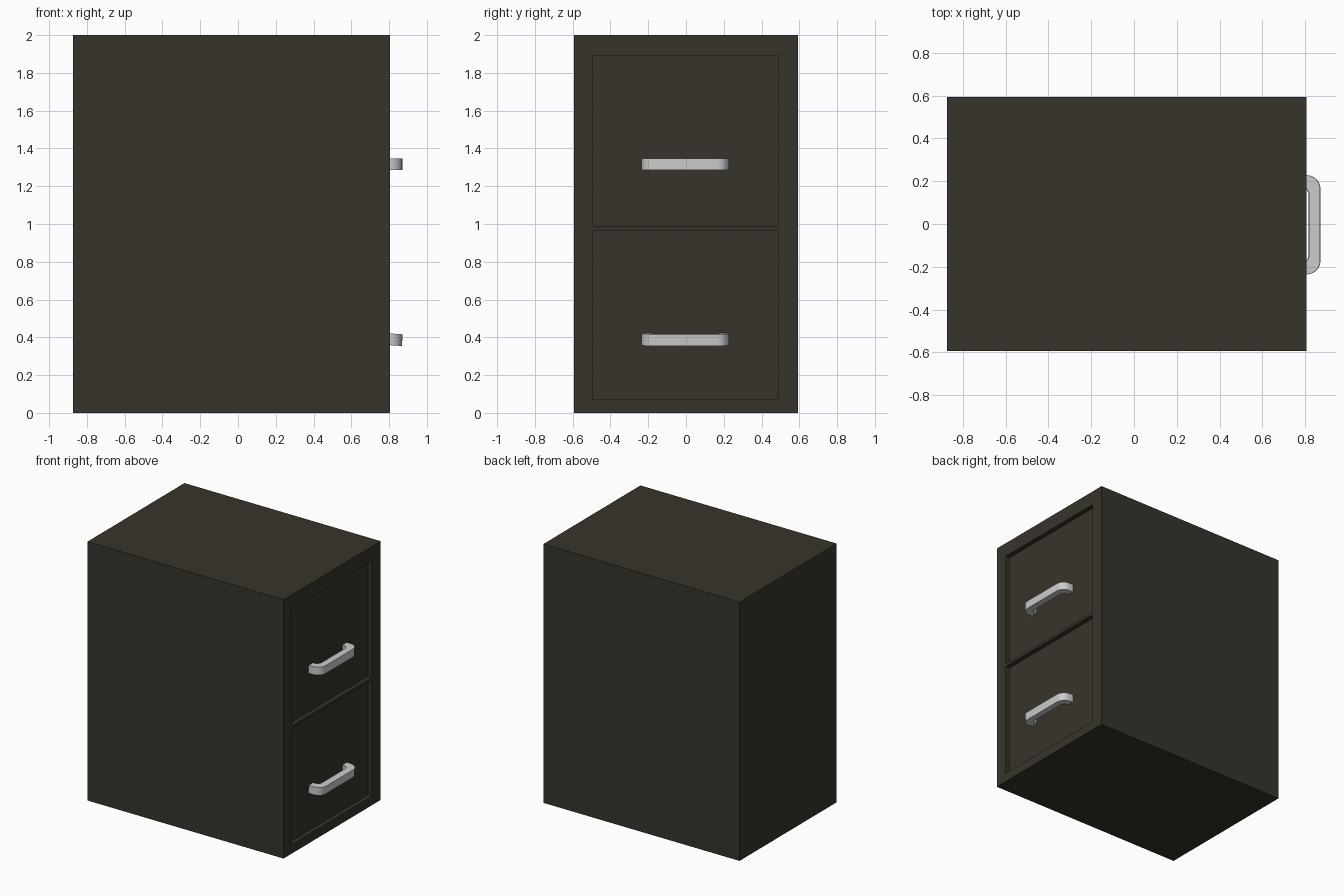
import bpy, bmesh, math
from mathutils import Matrix, Vector

if "Cube" in bpy.data.objects:
    bpy.data.objects.remove(bpy.data.objects["Cube"])

BACK, FRONT, HALF_W, HEIGHT = -0.873, 0.805, 0.593, 2.0
PANEL = 0.77          # x of the recessed drawer fronts
MID_Y = -0.004        # centre line of the drawer hardware

dark = bpy.data.materials.new("dark_olive_paint")
dark.diffuse_color = (0.038, 0.034, 0.025, 1)
dark.use_nodes = True
dark.node_tree.nodes["Principled BSDF"].inputs["Base Color"].default_value = dark.diffuse_color


def new_object(name, bm, mat=None):
    bmesh.ops.recalc_face_normals(bm, faces=bm.faces)
    mesh = bpy.data.meshes.new(name)
    bm.to_mesh(mesh)
    bm.free()
    obj = bpy.data.objects.new(name, mesh)
    bpy.context.collection.objects.link(obj)
    if mat:
        mesh.materials.append(mat)
    return obj


def box(name, x, y, z, mat=None):
    bm = bmesh.new()
    bmesh.ops.create_cube(bm, size=1)
    for v in bm.verts:
        v.co = Vector([(r[0] + r[1]) / 2 + c * (r[1] - r[0])
                       for c, r in zip(v.co, (x, y, z))])
    return new_object(name, bm, mat)


def label_frame(name, z0, z1):
    # thin rectangular rim: an inset face ring pulled off the panel
    bm = bmesh.new()
    y0, y1 = MID_Y - 0.237, MID_Y + 0.237
    face = bm.faces.new([bm.verts.new((PANEL, y, z)) for y, z in
                         ((y0, z0), (y1, z0), (y1, z1), (y0, z1))])
    ring = bmesh.ops.inset_region(bm, faces=[face], thickness=0.011)["faces"]
    bmesh.ops.delete(bm, geom=[face], context='FACES')
    ext = bmesh.ops.extrude_face_region(bm, geom=ring)["geom"]
    bmesh.ops.translate(bm, vec=(0.014, 0, 0),
                        verts=[g for g in ext if isinstance(g, bmesh.types.BMVert)])
    return new_object(name, bm)


def u_path(half, reach, radius, steps=6):
    # outline of a U with rounded corners, from the -y foot to the +y foot
    side = [(0, -half)]
    for i in range(steps + 1):
        a = math.pi / 2 * i / steps
        side.append((reach - radius + radius * math.sin(a),
                     -half + radius - radius * math.cos(a)))
    return side + [(x, -y) for x, y in reversed(side)]


def handle(name, z, tilt):
    # flat U bar extruded upward
    bm = bmesh.new()
    height = 0.062
    outer, inner = u_path(0.232, 0.1, 0.065), u_path(0.18, 0.048, 0.04)
    rings = [[bm.verts.new((x, y, h)) for x, y in path]
             for path, h in ((outer, -height / 2), (outer, height / 2),
                             (inner, height / 2), (inner, -height / 2))]
    for r in range(4):
        a, b = rings[r], rings[(r + 1) % 4]
        for i in range(len(a) - 1):
            bm.faces.new((a[i], a[i + 1], b[i + 1], b[i]))
    for i in (0, -1):
        bm.faces.new([ring[i] for ring in rings])
    bm.transform(Matrix.Translation((PANEL, MID_Y, z)) @
                 Matrix.Rotation(math.radians(tilt), 4, 'Y'))
    obj = new_object(name, bm)
    bpy.ops.object.select_all(action='DESELECT')
    obj.select_set(True)
    bpy.context.view_layer.objects.active = obj
    bpy.ops.object.shade_smooth_by_angle(angle=math.radians(30))
    return obj


# cabinet shell
body = box("cabinet_body", (BACK, FRONT), (-HALF_W, HALF_W), (0, HEIGHT), dark)

# drawers: recess, label frame and pull handle
drawers = (("lower", 0.07, 0.965, 0.645, 0.392, 4),
           ("upper", 0.988, 1.89, 1.566, 1.317, 0))
for level, z0, z1, label_z, handle_z, tilt in drawers:
    cutter = box(level + "_recess_cutter", (PANEL, FRONT + 0.1),
                 (-0.492, 0.488), (z0, z1), dark)
    cutter.hide_render = True
    cutter.hide_set(True)
    cut = body.modifiers.new(level + "_drawer_recess", 'BOOLEAN')
    cut.operation = 'DIFFERENCE'
    cut.solver = 'EXACT'
    cut.object = cutter
    label_frame(level + "_label_frame", label_z, label_z + 0.195)
    handle(level + "_drawer_handle", handle_z, tilt)
